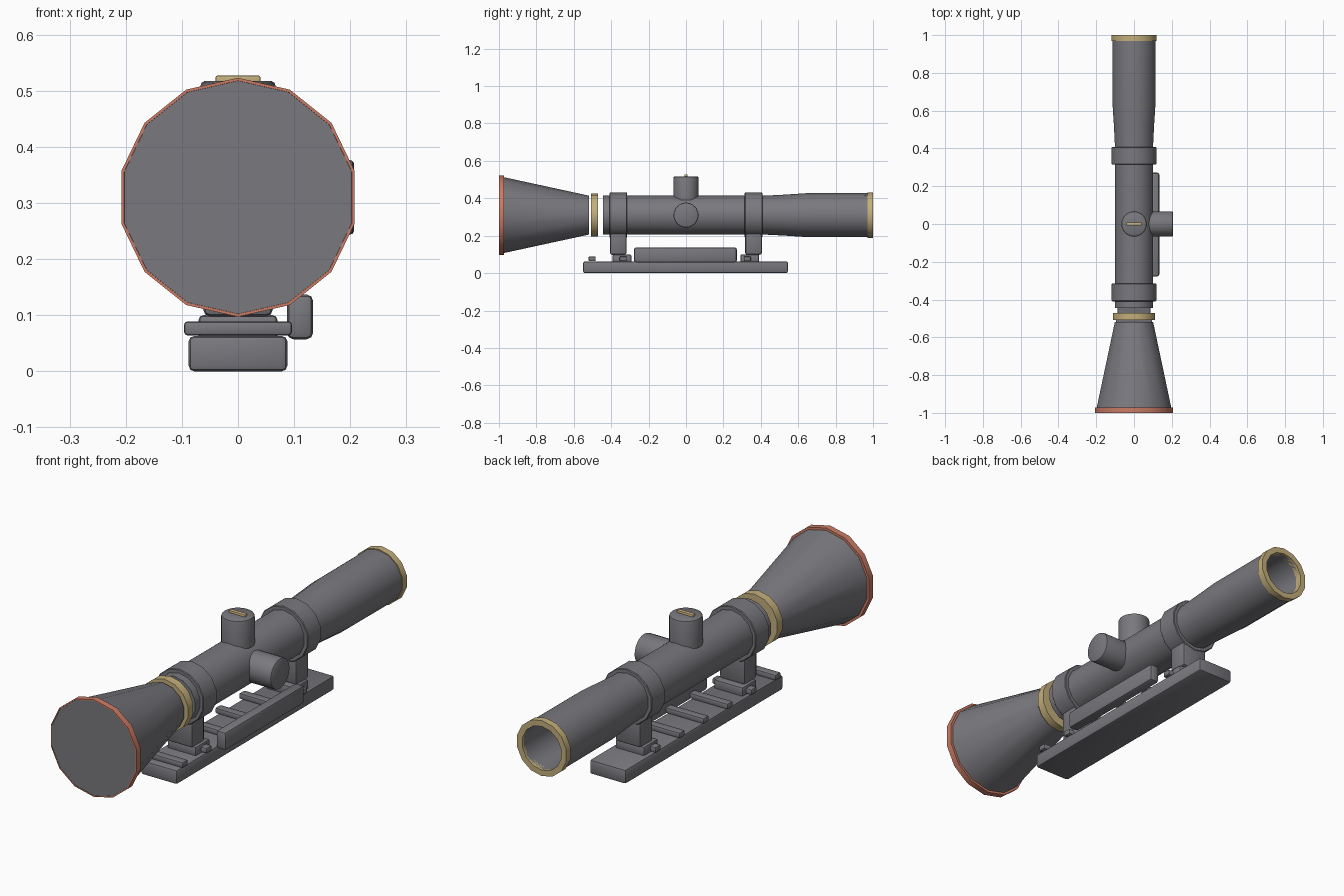
import bpy, bmesh, math
from mathutils import Matrix, Vector

cube = bpy.data.objects.get("Cube")
if cube:
    bpy.data.objects.remove(cube, do_unlink=True)


def material(name, rgb):
    m = bpy.data.materials.new(name)
    m.use_nodes = True
    m.diffuse_color = (*rgb, 1)
    m.node_tree.nodes["Principled BSDF"].inputs["Base Color"].default_value = (*rgb, 1)
    return m


grey = material("gunmetal grey", (0.19, 0.19, 0.21))
tan = material("brass tan", (0.55, 0.43, 0.2))
salmon = material("copper red", (0.6, 0.2, 0.13))
AXIS = 0.31  # height of the tube centre line


def finish(name, bm, mat):
    bmesh.ops.recalc_face_normals(bm, faces=bm.faces[:])
    mesh = bpy.data.meshes.new(name)
    bm.to_mesh(mesh)
    bm.free()
    mesh.materials.append(mat)
    ob = bpy.data.objects.new(name, mesh)
    bpy.context.collection.objects.link(ob)
    bpy.ops.object.select_all(action='DESELECT')
    ob.select_set(True)
    bpy.context.view_layer.objects.active = ob
    bpy.ops.object.shade_smooth_by_angle(angle=math.radians(32))
    return ob


def lathe(name, profile, mat, turn=Matrix(), sides=14, closed=False):
    """Spin (radius, y) points about the y axis, then lift to the tube axis."""
    bm = bmesh.new()
    rings = []
    for r, y in profile:
        if r == 0:
            rings.append([bm.verts.new((0, y, 0))] * sides)
        else:
            angles = [math.tau * k / sides for k in range(sides)]
            rings.append([bm.verts.new((r * math.sin(a), y, r * math.cos(a))) for a in angles])
    pairs = list(zip(rings, rings[1:]))
    if closed:
        pairs.append((rings[-1], rings[0]))
    for a, b in pairs:
        for k in range(sides):
            n = (k + 1) % sides
            corners = list(dict.fromkeys([a[k], a[n], b[n], b[k]]))
            bm.faces.new(corners)
    bmesh.ops.transform(bm, matrix=Matrix.Translation((0, 0, AXIS)) @ turn, verts=bm.verts[:])
    return finish(name, bm, mat)


def box(name, low, high, mat, bevel):
    """Box between two corners with rounded edges."""
    bm = bmesh.new()
    bmesh.ops.create_cube(bm, size=1)
    low, high = Vector(low), Vector(high)
    for v in bm.verts:
        v.co = [(l + h) / 2 + c * (h - l) for l, h, c in zip(low, high, v.co)]
    bmesh.ops.bevel(bm, geom=bm.edges[:], offset=bevel, segments=2, profile=0.5, affect='EDGES')
    return finish(name, bm, mat)


# Main tube with a flared, hollow eyepiece
lathe("main_tube", [(0, -0.444), (0.104, -0.444), (0.104, 0.42), (0.109, 0.52), (0.117, 0.64),
                    (0.118, 0.99), (0.096, 0.99), (0.096, 0.5), (0, 0.5)], grey)
lathe("eyepiece_ring", [(0.122, 0.97), (0.122, 1), (0.096, 1), (0.096, 0.97)], tan, closed=True)

# Objective cone, its rim and lens, and the separate brass collar
lathe("objective_cone", [(0, -0.519), (0.104, -0.519), (0.203, -0.975), (0, -0.975)], grey)
lathe("objective_rim", [(0.213, -0.972), (0.213, -1), (0.208, -1), (0.2, -0.972)], salmon, closed=True)
lathe("objective_lens", [(0, -0.999), (0.208, -0.999), (0.2, -0.974), (0, -0.974)], grey)
lathe("front_collar", [(0, -0.508), (0.115, -0.508), (0.115, -0.471), (0, -0.471)], tan)

# Adjustment turrets
turret = [(0, 0.08), (0.067, 0.08), (0.067, 0.198), (0.065, 0.204), (0.06, 0.207), (0, 0.207)]
lathe("top_turret", turret, grey, Matrix.Rotation(math.pi / 2, 4, 'X'), 24)
lathe("side_turret", turret, grey, Matrix.Rotation(-math.pi / 2, 4, 'Z'), 24)
box("turret_slot", (-0.04, -0.009, 0.51), (0.04, 0.009, 0.527), tan, 0.003)

# Mount rings with their blocks and feet
for name, y in (("front", -0.362), ("rear", 0.361)):
    lathe(name + "_mount_ring", [(0.1, y - 0.047), (0.118, y - 0.047), (0.121, y - 0.044),
                                 (0.121, y + 0.044), (0.118, y + 0.047), (0.1, y + 0.047)],
          grey, closed=True)
    box(name + "_mount_block", (-0.062, y - 0.045, 0.098), (0.062, y + 0.045, 0.26), grey, 0.012)
    inner = y - math.copysign(0.02, y)
    box(name + "_mount_foot", (-0.07, inner - 0.05, 0.055), (0.07, inner + 0.05, 0.1), grey, 0.008)

# Base rail with cross bars and the side plate
box("base_rail", (-0.088, -0.55, 0), (0.088, 0.545, 0.063), grey, 0.01)
for i in range(6):
    y = -0.502 + i * 0.166
    box(f"cross_bar_{i + 1}", (-0.096, y - 0.019, 0.064), (0.096, y + 0.019, 0.089), grey, 0.006)
box("side_plate", (0.087, -0.278, 0.057), (0.134, 0.272, 0.137), grey, 0.012)
